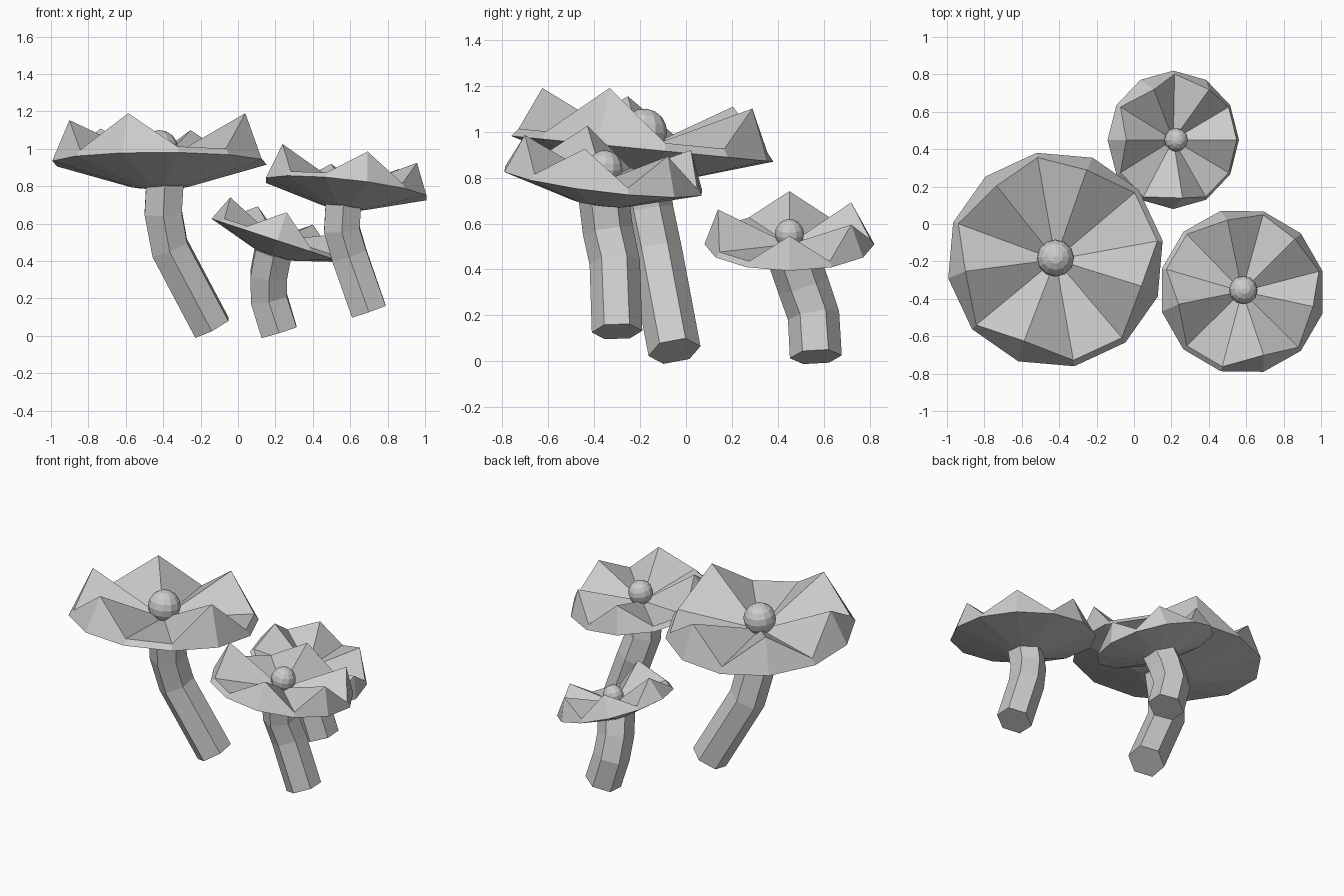
import bpy, bmesh, math
from mathutils import Vector, Matrix

if "Cube" in bpy.data.objects:
    bpy.data.objects.remove(bpy.data.objects["Cube"])

SIDES = 12
PEAKS = {0: 0.43, 3: 0.38, 5: 0.38, 7: 0.38, 9: 0.38}  # raised petal tips, height / radius


def finish(bm, name):
    bmesh.ops.recalc_face_normals(bm, faces=bm.faces[:])
    me = bpy.data.meshes.new(name)
    bm.to_mesh(me)
    bm.free()
    ob = bpy.data.objects.new(name, me)
    bpy.context.collection.objects.link(ob)
    return ob


def frame(normal):
    # axes with local z along normal and local x close to world x
    n = Vector(normal).normalized()
    x = (Vector((1, 0, 0)) - n * n.x).normalized()
    return x, n.cross(x), n


def bridge(bm, a, b):
    for i in range(len(a)):
        j = (i + 1) % len(a)
        bm.faces.new((a[i], a[j], b[j], b[i]))


def make_stem(name, path, radius):
    # hexagonal tube along a bent path
    bm = bmesh.new()
    pts = [Vector(p) for p in path]
    rings = []
    for i, p in enumerate(pts):
        t = pts[min(i + 1, len(pts) - 1)] - pts[max(i - 1, 0)]
        x, y, _ = frame(t)
        rings.append([bm.verts.new(p + radius * (x * math.cos(a) + y * math.sin(a)))
                      for a in (math.radians(30 + 60 * k) for k in range(6))])
    for a, b in zip(rings, rings[1:]):
        bridge(bm, a, b)
    bm.faces.new(rings[0])
    bm.faces.new(rings[-1])
    finish(bm, name)


def make_blossom(name, centre, normal, radius, phase):
    c = Vector(centre)
    x, y, n = frame(normal)

    def point(k, r, h):
        a = math.radians(phase + 360 / SIDES * k)
        return bm.verts.new(c + radius * (r * (x * math.cos(a) + y * math.sin(a)) + h * n))

    # shallow dish with a zigzag of petal tips above its rim
    bm = bmesh.new()
    under = [point(k, 0.28, -0.215) for k in range(SIDES)]
    rim = [point(k, 1, 0) for k in range(SIDES)]
    tips = [point(k, 0.84, PEAKS[k]) if k in PEAKS else point(k, 0.95, 0.06)
            for k in range(SIDES)]
    bridge(bm, under, rim)
    bridge(bm, rim, tips)
    bottom, middle = point(0, 0, -0.25), point(0, 0, 0.0)
    for i in range(SIDES):
        j = (i + 1) % SIDES
        bm.faces.new((under[j], under[i], bottom))
        bm.faces.new((tips[i], tips[j], middle))
    finish(bm, name + "_petals")

    # ball in the middle
    bm = bmesh.new()
    m = Matrix((x, y, n)).transposed().to_4x4()
    m.translation = c + n * radius * 0.13
    bmesh.ops.create_uvsphere(bm, u_segments=12, v_segments=8, radius=radius * 0.172, matrix=m)
    finish(bm, name + "_ball")


# large flower, left
make_stem("large_stem", [(-.14, -.05, .045), (-.365, -.13, .47),
                         (-.40, -.17, .66), (-.39, -.19, .83)], .115)
make_blossom("large", (-.42, -.19, .925), (0, .098, 1), .582, 340)

# medium flower, right
make_stem("medium_stem", [(.70, -.30, .13), (.595, -.31, .43),
                          (.555, -.34, .57), (.565, -.36, .73)], .11)
make_blossom("medium", (.578, -.36, .785), (.11, .12, 1), .447, 195)

# small flower, back
make_stem("small_stem", [(.22, .565, .02), (.165, .555, .20),
                         (.165, .51, .33), (.19, .465, .46)], .113)
make_blossom("small", (.21, .45, .51), (.33, 0, 1), .37, 270)
